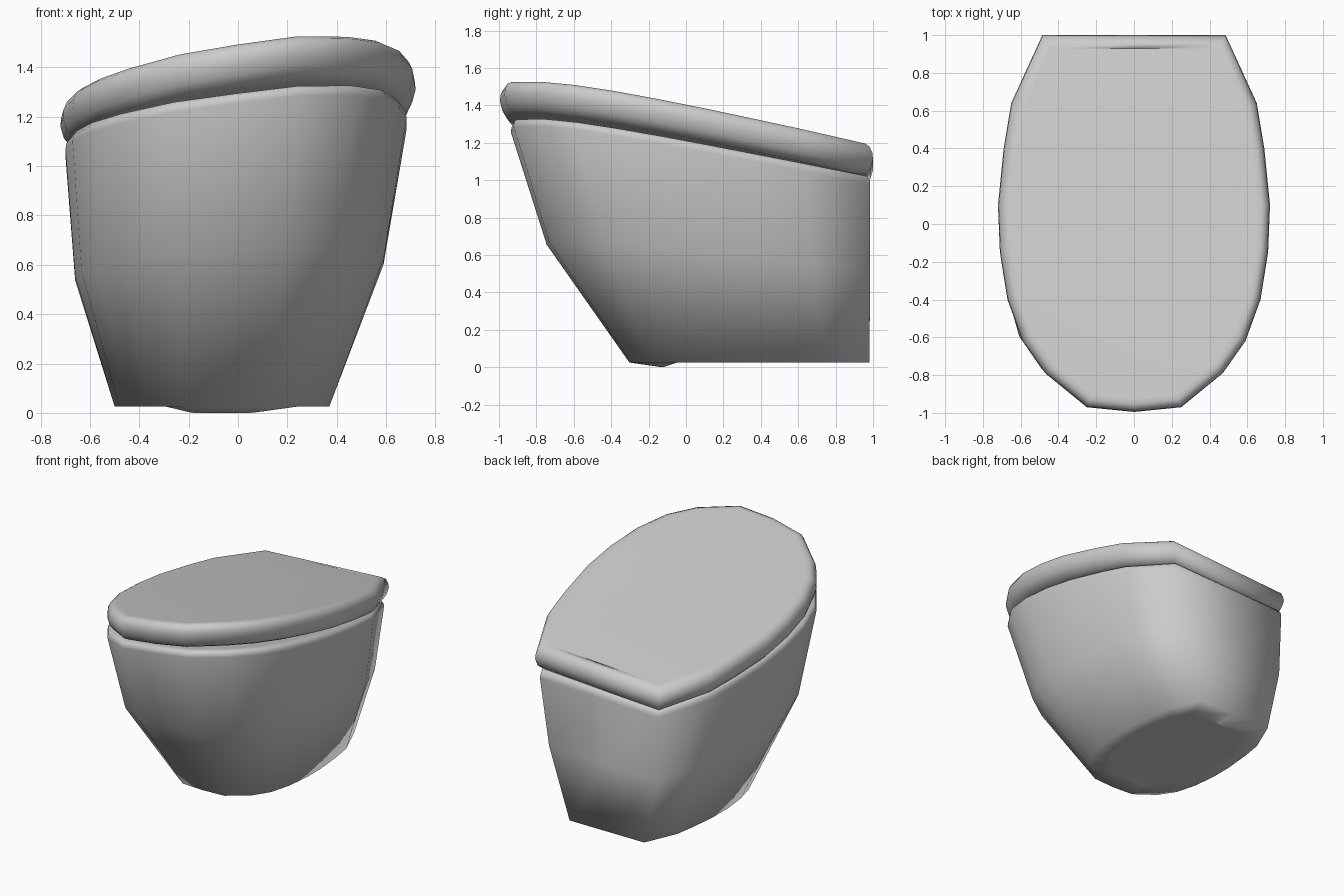
import bpy, bmesh

if "Cube" in bpy.data.objects:
    bpy.data.objects.remove(bpy.data.objects["Cube"])

# Half outlines seen from above, front to back
LID_HALF = [(0.25, -0.97), (0.47, -0.79), (0.59, -0.62), (0.67, -0.40), (0.71, -0.15),
            (0.72, 0.10), (0.69, 0.40), (0.65, 0.64), (0.485, 1.0)]
BODY_HALF = [(0.27, -0.98), (0.50, -0.82), (0.625, -0.64), (0.69, -0.41), (0.72, -0.15),
             (0.72, 0.10), (0.69, 0.40), (0.65, 0.64), (0.485, 1.0)]


def ring(half, sx, sy, cx, cy, surf, dz=0.0):
    """Scaled outline laid on the twisted plane z = a + b*x + c*y + d*x*y."""
    a, b, c, d = surf
    outline = [(0, -0.995)] + half + [(0, 1.0)] + [(-x, y) for x, y in reversed(half)]
    pts = [(x * sx + cx, y * sy + cy) for x, y in outline]
    return [(x, y, a + b * x + c * y + d * x * y + dz) for x, y in pts]


def loft(name, rings):
    """Skin a stack of rings, bottom to top, and cap both ends."""
    bm = bmesh.new()
    loops = [[bm.verts.new(p) for p in r] for r in rings]
    n = len(rings[0])
    for lo, hi in zip(loops, loops[1:]):
        for i in range(n):
            j = (i + 1) % n
            bm.faces.new((lo[i], lo[j], hi[j], hi[i]))
    # caps as strips across the mirrored outline
    for loop in (loops[0], loops[-1]):
        h = n // 2
        bm.faces.new((loop[0], loop[1], loop[n - 1]))
        bm.faces.new((loop[h], loop[h - 1], loop[h + 1]))
        for i in range(1, h - 1):
            bm.faces.new((loop[i], loop[i + 1], loop[n - i - 1], loop[n - i]))
    bmesh.ops.recalc_face_normals(bm, faces=bm.faces[:])
    mesh = bpy.data.meshes.new(name)
    bm.to_mesh(mesh)
    bm.free()
    for p in mesh.polygons:
        p.use_smooth = True
    obj = bpy.data.objects.new(name, mesh)
    bpy.context.collection.objects.link(obj)
    return obj


# Bowl body: skewed taper from small foot to wide rim
RIM = (1.157, 0.085, -0.154, -0.05)
FOOT = (0.025, 0, 0, 0)
sole = ring(BODY_HALF, 0.45, 0.465, -0.065, 0.335, FOOT)
for k in (-1, 0, 1):                             # slight dip under the front of the foot
    sole[k] = (sole[k][0], sole[k][1], 0.0)
loft("bowl_body", [
    sole,
    ring(BODY_HALF, 0.604, 0.643, -0.065, 0.337, FOOT),
    ring(BODY_HALF, 0.868, 0.867, -0.035, 0.118, (0.59, 0.056, -0.09, -0.02)),
    ring(BODY_HALF, 0.960, 0.963, -0.008, 0.022, RIM, -0.045),
    ring(BODY_HALF, 0.955, 0.960, -0.008, 0.022, RIM, -0.020),
    ring(BODY_HALF, 0.935, 0.945, -0.008, 0.022, RIM, -0.003),
    ring(BODY_HALF, 0.880, 0.900, -0.008, 0.022, RIM),
])

# Lid: tilted, slightly twisted slab with a rounded edge, given as (inset, drop)
LID = (1.333, 0.108, -0.17, -0.05)
EDGE = [(0.14, -0.175), (0.075, -0.173), (0.04, -0.160), (0.014, -0.130), (0.0, -0.08),
        (0.004, -0.045), (0.018, -0.016), (0.042, -0.002), (0.07, 0.0)]
loft("lid", [ring(LID_HALF, 1 - i / 0.72, 1 - i, 0, 0, LID, dz) for i, dz in EDGE])
